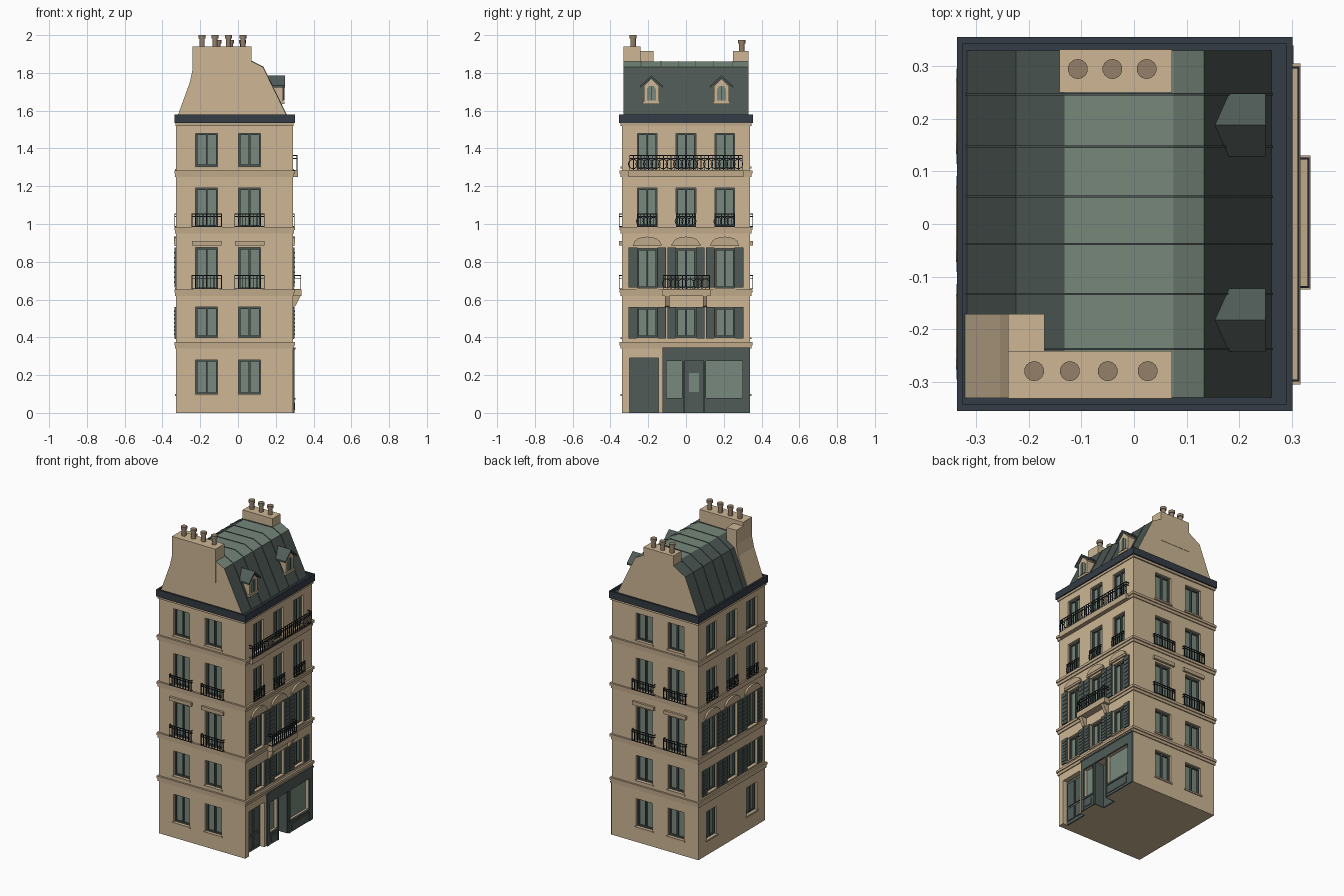
import bpy, bmesh, math
from mathutils import Matrix, Vector

cube = bpy.data.objects.get("Cube")
if cube:
    bpy.data.objects.remove(cube, do_unlink=True)

COLOURS = {
    "cream_stone": (0.61, 0.47, 0.30), "trim_stone": (0.53, 0.40, 0.255),
    "glass_green": (0.19, 0.25, 0.205), "pale_zinc": (0.18, 0.24, 0.195),
    "dark_slate": (0.07, 0.092, 0.082), "painted_wood": (0.08, 0.105, 0.095),
    "gutter_blue": (0.034, 0.045, 0.058), "black_iron": (0.018, 0.022, 0.024),
    "clay": (0.30, 0.216, 0.144)}
MATS = {}
for name, rgb in COLOURS.items():
    m = bpy.data.materials.new(name)
    m.use_nodes = True
    m.diffuse_color = (*rgb, 1)
    m.node_tree.nodes["Principled BSDF"].inputs["Base Color"].default_value = (*rgb, 1)
    MATS[name] = m

X0, X1, Y = -0.327, 0.29, 0.34
# Each wall: axis it faces along, plane position, outward sign
WALLS = {"front": (1, -Y, -1), "back": (1, Y, 1), "left": (0, X1, 1), "right": (0, X0, -1)}
parts = {}


def mesh_of(part):
    if part not in parts:
        parts[part] = bmesh.new()
    return parts[part]


def box(part, lo, hi):
    lo, hi = Vector(lo), Vector(hi)
    mat = Matrix.Translation((lo + hi) / 2) @ Matrix.Diagonal((*(hi - lo), 1))
    bmesh.ops.create_cube(mesh_of(part), size=1, matrix=mat)


def place(wall, u, d, z):
    axis, plane, sign = WALLS[wall]
    return Vector((plane + sign * d, u, z) if axis == 0 else (u, plane + sign * d, z))


def wbox(part, wall, u0, u1, d0, d1, z0, z1):
    """Box on a wall: u along it, d outward from it."""
    a, b = place(wall, u0, d0, z0), place(wall, u1, d1, z1)
    box(part, [min(p) for p in zip(a, b)], [max(p) for p in zip(a, b)])


def prism(part, loop, offset):
    bm = mesh_of(part)
    face = bm.faces.new([bm.verts.new(p) for p in loop])
    new = bmesh.ops.extrude_face_region(bm, geom=[face], use_keep_orig=True)["geom"]
    bmesh.ops.translate(bm, vec=offset, verts=[v for v in new if isinstance(v, bmesh.types.BMVert)])


def window(wall, u, w, z0, z1):
    a, b, t = u - w / 2, u + w / 2, 0.009
    wbox("opening_cutter", wall, a, b, -0.03, 0.02, z0, z1)
    wbox("window_glass", wall, a, b, -0.03, -0.025, z0, z1)
    for s, e in ((a, a + t), (u - t / 2, u + t / 2), (b - t, b)):
        wbox("window_frames", wall, s, e, -0.026, -0.014, z0, z1)
    for s in (z0, z1 - t):
        wbox("window_frames", wall, a, b, -0.026, -0.015, s, s + t)
    wbox("window_sills", wall, a - 0.008, b + 0.008, -0.01, 0.006, z0 - 0.01, z0)


def railing(wall, u0, u1, d, z0, z1, rings=False):
    t = 0.004
    for z in (z0, z0 + (z1 - z0) * 0.75, z1 - t):
        wbox("railings", wall, u0, u1, d - t, d, z, z + t)
        for u in (u0, u1 - t):
            wbox("railings", wall, u, u + t, 0, d, z, z + t)
    n = max(6, round((u1 - u0) / 0.02))
    step = (u1 - u0 - t) / n
    for i in range(n + 1):
        wbox("railings", wall, u0 + i * step, u0 + i * step + t, d - t, d, z0, z1)
    if rings:  # scroll rings along the rail
        bm, r, zc = mesh_of("railings"), (z1 - z0) * 0.33, z0 + (z1 - z0) * 0.42
        for i in range(1, n, 2):
            loops = [[bm.verts.new(place(wall, u0 + i * step + q * math.cos(k * math.tau / 10), d,
                                         zc + q * math.sin(k * math.tau / 10)))
                      for k in range(10)] for q in (r, r - t)]
            for k in range(10):
                j = (k + 1) % 10
                bm.faces.new((loops[0][k], loops[0][j], loops[1][j], loops[1][k]))


def shutters(wall, u, z0, z1):
    for s in (-1, 1):
        a, b = sorted((u + s * 0.053, u + s * 0.099))
        wbox("shutters", wall, a, b, 0, 0.008, z0, z1)
        for k in range(1, 8):  # slats
            z = z0 + (z1 - z0) * k / 8
            wbox("shutters", wall, a + 0.008, b - 0.008, 0.008, 0.011, z - 0.004, z + 0.004)


# Main walls
box("walls", (X0, -Y, 0), (X1, Y, 1.55))

# Two-bay side walls
for wall in ("front", "back"):
    for u in (-0.166, 0.061):
        for z0, z1 in ((0.10, 0.28), (0.40, 0.56), (0.655, 0.875), (0.985, 1.19), (1.305, 1.48)):
            window(wall, u, 0.116, z0, z1)
        wbox("lintels", wall, u - 0.078, u + 0.078, 0, 0.014, 0.887, 0.91)
        railing(wall, u - 0.08, u + 0.08, 0.016, 0.655, 0.73)
        railing(wall, u - 0.08, u + 0.08, 0.016, 0.985, 1.055)

# Three-bay facades
for wall in ("left", "right"):
    for u in (-0.205, 0, 0.205):
        for z0, z1 in ((0.40, 0.557), (0.66, 0.87), (0.985, 1.19), (1.29, 1.48)):
            window(wall, u, 0.104, z0, z1)
        shutters(wall, u, 0.395, 0.56)
        shutters(wall, u, 0.665, 0.875)
        railing(wall, u - 0.054, u + 0.054, 0.01, 0.985, 1.055, True)
        # curved pediment
        arc = [place(wall, u + 0.072 * math.cos(k * math.pi / 8), 0,
                     0.895 + 0.038 * math.sin(k * math.pi / 8)) for k in range(9)]
        prism("pediments", arc, place(wall, 0, 0.012, 0) - place(wall, 0, 0, 0))
        wbox("pediments", wall, u - 0.076, u + 0.076, 0, 0.01, 0.883, 0.895)
for u in (-0.205, 0.205):
    window("right", u, 0.104, 0.10, 0.28)

# String courses, in two steps
for z in (0.34, 0.62, 0.95, 1.25):
    for grow, a, b in ((0.006, 0, 0.018), (0.012, 0.018, 0.034)):
        box("string_courses", (X0 - min(grow, 0.009), -Y - grow, z + a), (X1 + grow, Y + grow, z + b))

# Balconies on the street facade
wbox("balcony_slabs", "left", -0.305, 0.305, 0, 0.027, 1.25, 1.283)
railing("left", -0.3, 0.3, 0.025, 1.283, 1.365, True)
wbox("balcony_slabs", "left", -0.125, 0.13, 0, 0.046, 0.618, 0.652)
railing("left", -0.122, 0.127, 0.044, 0.652, 0.73, True)
for u in (-0.11, 0.09):
    prism("balcony_slabs", [place("left", u, d, z) for d, z in
          ((0, 0.56), (0.014, 0.565), (0.04, 0.618), (0, 0.618))], (0, 0.022, 0))

# House door
wbox("opening_cutter", "left", -0.3, -0.145, -0.04, 0.02, -0.02, 0.29)
wbox("house_door", "left", -0.3, -0.145, -0.04, -0.03, 0, 0.29)
for a, b in ((-0.288, -0.228), (-0.217, -0.157)):
    for z0, z1 in ((0.02, 0.10), (0.115, 0.27)):
        wbox("house_door", "left", a, b, -0.03, -0.024, z0, z1)

# Shopfront: two display windows beside a recessed door
wbox("opening_cutter", "left", -0.01, 0.095, -0.07, 0.02, -0.02, 0.285)
for a, b in ((-0.103, -0.022), (0.107, 0.3)):
    wbox("opening_cutter", "left", a, b, -0.025, 0.02, 0.075, 0.275)
    wbox("shop_glass", "left", a, b, -0.025, -0.018, 0.075, 0.275)
    wbox("shopfront", "left", a, b, 0, 0.008, 0, 0.075)
    wbox("shopfront", "left", a + 0.012, b - 0.012, 0.008, 0.012, 0.015, 0.055)
    wbox("shopfront", "left", a - 0.005, b + 0.005, 0, 0.014, 0.07, 0.08)
for a, b in ((-0.125, -0.103), (-0.022, -0.01), (0.095, 0.107), (0.3, Y)):
    wbox("shopfront", "left", a, b, 0, 0.01, 0, 0.285)
wbox("shopfront", "left", -0.125, Y, 0, 0.01, 0.275, 0.34)
wbox("shopfront", "left", -0.125, Y, 0, 0.014, 0.335, 0.345)
wbox("shop_door", "left", -0.01, 0.095, -0.07, -0.06, 0, 0.285)
wbox("shop_glass", "left", 0.015, 0.07, -0.06, -0.056, 0.11, 0.21)
for a, b in ((-0.01, -0.004), (0.089, 0.095)):
    wbox("shop_door", "left", a, b, -0.06, 0, 0, 0.285)

# Cornice with gutter rim
box("cornice_moulding", (X0 - 0.005, -Y - 0.008, 1.52), (X1 + 0.005, Y + 0.008, 1.537))
gx0, gx1, gy = -0.337, 0.302, 0.356
box("gutter", (gx0, -gy, 1.535), (gx1, gy, 1.566))
for lo, hi in (((gx0, -gy), (gx0 + 0.012, gy)), ((gx1 - 0.012, -gy), (gx1, gy)),
               ((gx0, -gy), (gx1, -gy + 0.012)), ((gx0, gy - 0.012), (gx1, gy))):
    box("gutter", (*lo, 1.566), (*hi, 1.58))

# Mansard roof and its seams
R = 0.33
profile = [(-0.318, 1.566), (-0.225, 1.80), (-0.132, 1.857), (0.075, 1.86), (0.133, 1.83), (0.262, 1.566)]
prism("roof", [(x, -R, z) for x, z in profile], (0, 2 * R, 0))
for y in (-0.24, -0.135, -0.04, 0.05, 0.145, 0.245):
    outer = [(x * 1.006, y, z + 0.003) for x, z in profile]
    prism("roof_seams", outer, (0, 0.004, 0))

# Chimney stacks and pots
stacks = (([(-0.24, 1.72), (-0.24, 1.94), (0.072, 1.94), (0.072, 1.72)], -R - 0.002, 0.09),
          ([(-0.322, 1.566), (-0.255, 1.75), (-0.24, 1.82), (-0.24, 1.915), (-0.17, 1.915), (-0.17, 1.566)],
           -R - 0.001, 0.16),
          ([(-0.142, 1.72), (-0.142, 1.915), (0.072, 1.915), (0.072, 1.72)], 0.25, 0.082))
for loop, y, depth in stacks:
    prism("chimney_stacks", [(x, y, z) for x, z in loop], (0, depth, 0))
for xs, y, z in (((-0.19, -0.122, -0.05, 0.026), -0.28, 1.94), ((-0.107, -0.041, 0.024), 0.295, 1.913)):
    for x in xs:
        for r, a, b in ((0.014, 0, 0.045), (0.019, 0.043, 0.06)):
            bmesh.ops.create_cone(mesh_of("chimney_pots"), cap_ends=True, segments=14, radius1=r, radius2=r,
                                  depth=b - a, matrix=Matrix.Translation((x, y, z + (a + b) / 2)))

# Dormers
for y in (-0.183, 0.188):
    prism("dormer_walls", [(0.238, y + u, z) for u, z in
          ((-0.04, 1.64), (0.04, 1.64), (0.04, 1.73), (0, 1.77), (-0.04, 1.73))], (-0.09, 0, 0))
    box("dormer_walls", (0.2, y - 0.046, 1.635), (0.245, y + 0.046, 1.648))
    prism("dormer_glass", [(0.238, y + u, z) for u, z in ((-0.023, 1.655), (0.023, 1.655), (0.023, 1.715),
          (0.012, 1.731), (-0.012, 1.731), (-0.023, 1.715))], (0.004, 0, 0))
    box("dormer_frames", (0.24, y - 0.003, 1.655), (0.245, y + 0.003, 1.731))
    prism("dormer_roofs", [(0.25, y + u, z) for u, z in ((-0.06, 1.722), (0, 1.775), (0.06, 1.722),
          (0.06, 1.732), (0, 1.787), (-0.06, 1.732))], (-0.1, 0, 0))

# Turn each part into an object
PART_MATS = {
    "walls": "cream_stone", "window_glass": "glass_green", "shop_glass": "glass_green",
    "dormer_glass": "glass_green", "railings": "black_iron", "gutter": "gutter_blue",
    "shutters": "painted_wood", "shopfront": "painted_wood", "shop_door": "painted_wood",
    "house_door": "painted_wood", "window_frames": "dark_slate", "dormer_frames": "dark_slate",
    "dormer_roofs": "painted_wood", "roof_seams": "dark_slate", "chimney_stacks": "cream_stone",
    "dormer_walls": "cream_stone", "chimney_pots": "clay"}
objs = {}
for part, bm in parts.items():
    bmesh.ops.recalc_face_normals(bm, faces=bm.faces)
    me = bpy.data.meshes.new(part)
    names = ["dark_slate", "pale_zinc", "cream_stone"] if part == "roof" else [PART_MATS.get(part, "trim_stone")]
    for n in names:
        me.materials.append(MATS[n])
    if part == "roof":  # stone gables, pale flat top, dark slopes
        for f in bm.faces:
            f.material_index = 2 if abs(f.normal.y) > 0.9 else int(f.normal.z > 0.87)
    bm.to_mesh(me)
    bm.free()
    objs[part] = bpy.data.objects.new(part, me)
    bpy.context.collection.objects.link(objs[part])

# Carve the openings into the walls
cutter = objs["opening_cutter"]
cutter.hide_render = True
mod = objs["walls"].modifiers.new("openings", "BOOLEAN")
mod.operation, mod.solver, mod.object = "DIFFERENCE", "EXACT", cutter
bpy.context.view_layer.objects.active = objs["walls"]
bpy.ops.object.modifier_apply(modifier=mod.name)
bpy.data.objects.remove(cutter, do_unlink=True)
